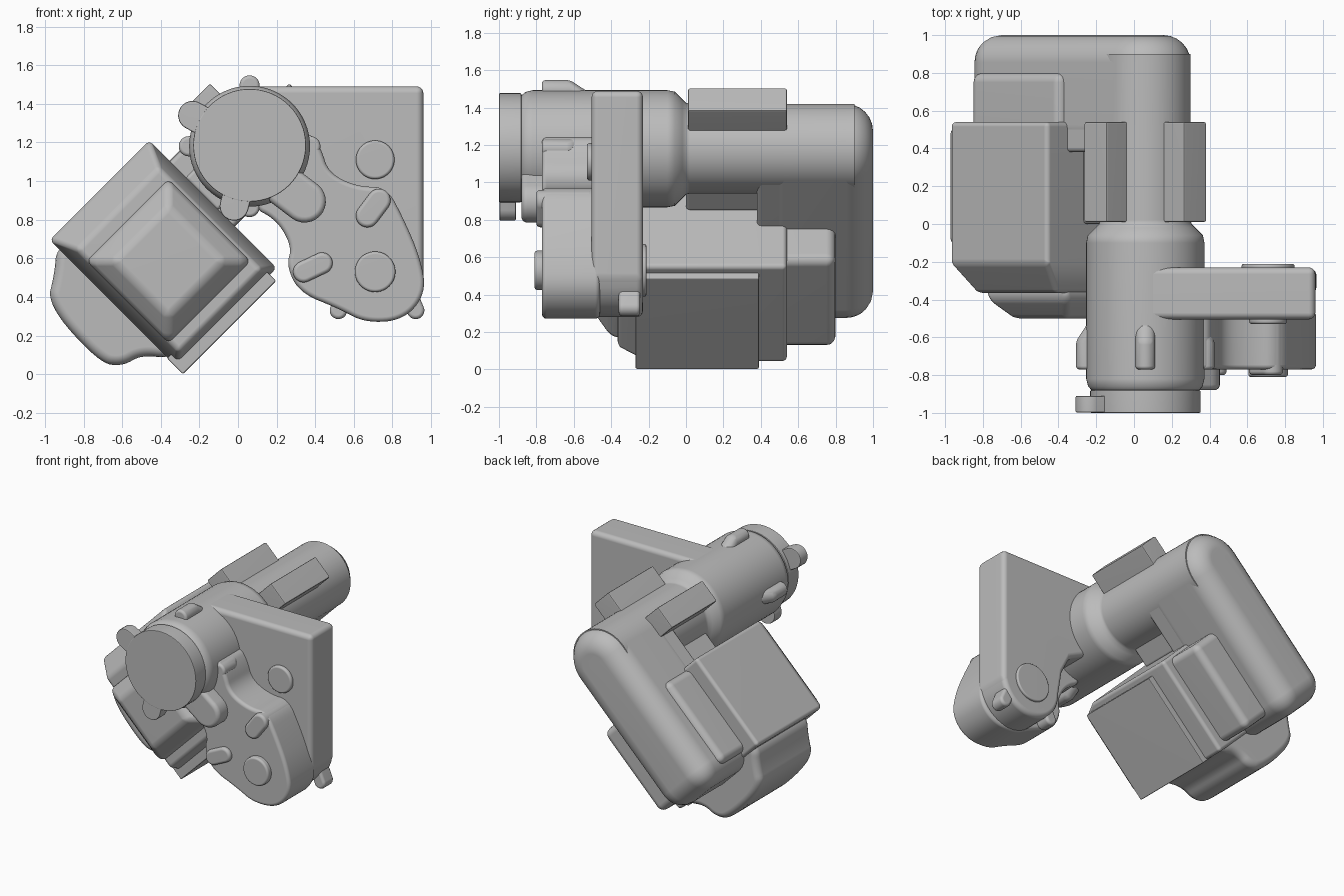
import bpy, bmesh, math

cube = bpy.data.objects.get("Cube")
if cube:
    bpy.data.objects.remove(cube, do_unlink=True)

grey = bpy.data.materials.new("plain grey")
grey.use_nodes = True
GREY = (0.5, 0.5, 0.5, 1)
grey.diffuse_color = GREY
grey.node_tree.nodes["Principled BSDF"].inputs["Base Color"].default_value = GREY

CX, CZ = 0.06, 1.18          # axis of the main barrel, running along y
S, D = CX + CZ, CX - CZ      # same axis in diagonal coordinates


def loft(name, rings, bevel=0.0, segments=4):
    """Skin matching xz outlines placed at given y, cap the ends, round sharp edges."""
    bm = bmesh.new()
    loops = [[bm.verts.new((x, y, z)) for x, z in pts] for y, pts in rings]
    n = len(loops[0])
    for a, b in zip(loops, loops[1:]):
        for i in range(n):
            j = (i + 1) % n
            bm.faces.new((a[i], a[j], b[j], b[i]))
    bm.faces.new(loops[0])
    bm.faces.new(loops[-1])
    bmesh.ops.recalc_face_normals(bm, faces=bm.faces)
    if bevel:
        sharp = [e for e in bm.edges if e.calc_face_angle(0) > math.radians(28)]
        bmesh.ops.bevel(bm, geom=sharp, offset=bevel, segments=segments,
                        profile=0.5, affect='EDGES', clamp_overlap=False)
    mesh = bpy.data.meshes.new(name)
    bm.to_mesh(mesh)
    bm.free()
    mesh.materials.append(grey)
    ob = bpy.data.objects.new(name, mesh)
    bpy.context.collection.objects.link(ob)
    bpy.ops.object.select_all(action='DESELECT')
    ob.select_set(True)
    bpy.context.view_layer.objects.active = ob
    bpy.ops.object.shade_smooth_by_angle(angle=math.radians(35))
    ob.modifiers.new("even_shading", 'WEIGHTED_NORMAL').keep_sharp = True


def prism(name, pts, y0, y1, bevel=0.0, segments=4):
    loft(name, [(y0, pts), (y1, pts)], bevel, segments)


def diag(s, d):
    """Point from diagonal coordinates s = x + z, d = x - z."""
    return ((s + d) / 2, (s - d) / 2)


def diamond(s0, s1, d0, d1):
    return [diag(s0, d0), diag(s1, d0), diag(s1, d1), diag(s0, d1)]


def arc(x, z, r, start=0.0, sweep=2 * math.pi, n=48, closed=True):
    steps = n if closed else n - 1
    return [(x + r * math.cos(start + sweep * i / steps),
             z + r * math.sin(start + sweep * i / steps)) for i in range(n)]


def capsule(a, b, r):
    t = math.atan2(b[1] - a[1], b[0] - a[0])
    h = math.pi / 2
    return (arc(*b, r, t - h, math.pi, 14, False)
            + arc(*a, r, t + h, math.pi, 14, False))


def rounded(pts, times=3):
    """Corner cutting turns a coarse outline into a flowing one."""
    for _ in range(times):
        out = []
        for (ax, az), (bx, bz) in zip(pts, pts[1:] + pts[:1]):
            out += [(ax * .75 + bx * .25, az * .75 + bz * .25),
                    (ax * .25 + bx * .75, az * .25 + bz * .75)]
        pts = out
    return pts


# Barrel: wide front section, collar and slimmer rear tube
profile = [(-0.9, 0.25), (-0.885, 0.28), (-0.86, 0.303), (-0.82, 0.313), (-0.1, 0.313),
           (-0.06, 0.305), (-0.02, 0.265), (0.0, 0.245), (0.02, 0.24), (0.9, 0.24)]
loft("barrel", [(y, arc(CX, CZ, r, n=64)) for y, r in profile])

# Front cap with two ears
prism("front_cap", arc(CX, CZ + 0.005, 0.292, n=64), -1.0, -0.88, 0.006, 2)
for name, end in (("cap_ear_left", (-0.235, 1.34)), ("cap_ear_bottom", (-0.02, 0.87))):
    prism(name, capsule((CX, CZ), end, 0.075), -0.998, -0.91, 0.008, 2)

# Bosses around the barrel, fading out towards the rear
for i in range(4):
    a = i * math.pi / 2

    def boss(reach):
        tip = (CX + reach * math.cos(a), CZ + reach * math.sin(a))
        return capsule((CX + .15 * math.cos(a), CZ + .15 * math.sin(a)), tip, 0.052)
    loft(f"barrel_boss_{i + 1}",
         [(-0.77, boss(.315)), (-0.62, boss(.315)), (-0.52, boss(.25))], 0.018)
prism("barrel_lower_ear", capsule((0.18, 1.02), (0.345, 0.895), 0.11), -0.88, -0.72, 0.03)

# Side bracket: back plate and thicker front casing
prism("bracket_plate", [(0.06, 1.49), (0.96, 1.49), (0.96, 0.48)]
      + arc(0.71, 0.53, 0.25, -0.25, -2.9, 24, False)
      + [(0.43, 0.72), (0.36, 0.86), (0.2, 0.94), (0.06, 0.94)], -0.505, -0.23, 0.035)
casing = [(0.1, 1.25), (0.37, 1.26), (0.43, 1.17), (0.47, 1.04), (0.62, 0.97), (0.77, 0.97),
          (0.86, 0.8), (0.945, 0.6), (0.975, 0.42), (0.86, 0.28), (0.66, 0.265),
          (0.52, 0.34), (0.32, 0.42), (0.25, 0.56), (0.28, 0.66), (0.2, 0.8), (0.06, 0.87)]
prism("bracket_casing", rounded(casing), -0.77, -0.46, 0.025)
prism("upper_disc", arc(0.71, 1.11, 0.1), -0.53, -0.49, 0.015)
prism("lower_disc", arc(0.71, 0.53, 0.105), -0.81, -0.75, 0.015)
prism("rear_disc", arc(0.71, 0.53, 0.14), -0.25, -0.212, 0.01)
prism("casing_rib_upper", capsule((0.67, 0.82), (0.73, 0.9), 0.06), -0.8, -0.5, 0.02)
prism("casing_rib_lower", capsule((0.34, 0.53), (0.435, 0.575), 0.055), -0.8, -0.6, 0.02)
for name, x, dx in (("foot_lug_left", 0.91, 0.02), ("foot_lug_right", 0.53, -0.02)):
    prism(name, capsule((x - dx, 0.4), (x + dx / 2, 0.33), 0.045), -0.36, -0.245, 0.02)

# Two mounting pads on top of the rear tube
prism("mount_pad_left", diamond(S + .25, S + .53, D - .12, D + .12), 0.01, 0.54, 0.01, 2)
prism("mount_pad_right", diamond(S - .12, S + .12, D - .53, D - .25), 0.01, 0.54, 0.01, 2)

# Web joining the tube to the box
prism("tube_web", diamond(0.74, S, D - .17, D + .17), 0.0, 0.5, 0.02)

# Rear housing: half round at the tube, squared at the far end, square neck in front
round_end = arc(CX, CZ, 0.24, -math.pi / 4, math.pi, 24, False)
prism("rear_housing", round_end + [diag(-0.35, D - .34), diag(-0.35, D + .34)],
      0.38, 1.0, 0.145, 6)
prism("housing_neck", diamond(0.3, S, D - .335, D + .335), 0.38, 0.7, 0.025)
prism("housing_step", diamond(-0.23, 0.72, -1.51, -0.45), 0.45, 0.8, 0.05)

# Large tilted box with tapered front, raised front cover and side plate
full = diamond(-0.28, 0.75, -1.67, -0.35)
taper = diamond(-0.19, 0.66, -1.48, -0.42)
loft("main_box", [(0.54, full), (-0.21, full), (-0.365, taper)], 0.025)
cover = diamond(-0.2, 0.65, -1.37, -0.52)
loft("front_cover", [(-0.3, cover), (-0.4, cover),
                     (-0.5, diamond(-0.06, 0.51, -1.23, -0.66))], 0.03)
prism("side_plate", diamond(-0.285, 0.68, -0.45, -0.285), -0.27, 0.39, 0.008, 2)

# Bulge under the box
bulge = [(-0.75, 0.75), (-0.94, 0.66), (-0.95, 0.52), (-0.99, 0.36), (-0.72, 0.06),
         (-0.6, 0.04), (-0.5, 0.1), (-0.35, 0.08), (-0.25, 0.18)]
prism("lower_bulge", rounded(bulge), -0.12, 0.52, 0.05)
